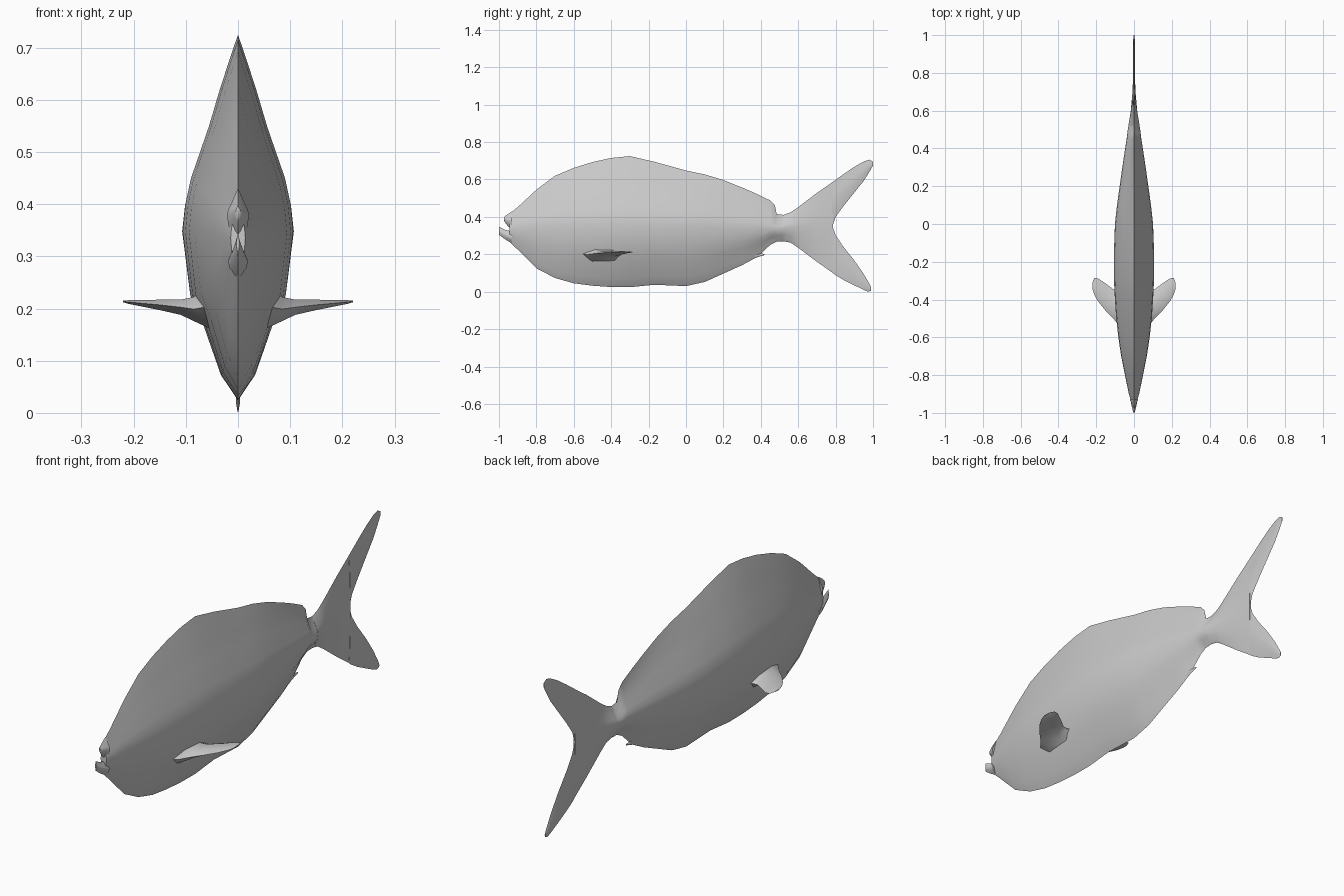
import bpy, bmesh, math

mat = bpy.data.materials.new("fish grey")
mat.diffuse_color = (0.6, 0.6, 0.6, 1)

LOW = [(0, 0), (.15, .31), (.45, .63), (.62, .86), (1, 1)]       # belly half: height, width
HIGH = [(.14, .95), (.27, .85), (.53, .53), (.73, .32), (.9, .12), (1, 0)]  # back half


def loft(name, rings):
    """Skin closed rings of points and cap both ends."""
    bm = bmesh.new()
    rows = [[bm.verts.new(p) for p in r] for r in rings]
    n = len(rows[0])
    for a, b in zip(rows, rows[1:]):
        for i in range(n):
            j = (i + 1) % n
            bm.faces.new((a[i], a[j], b[j], b[i]))
    bm.faces.new(rows[0])
    bm.faces.new(rows[-1])
    bmesh.ops.remove_doubles(bm, verts=bm.verts, dist=1e-5)
    bmesh.ops.recalc_face_normals(bm, faces=bm.faces)
    me = bpy.data.meshes.new(name)
    bm.to_mesh(me)
    bm.free()
    me.materials.append(mat)
    ob = bpy.data.objects.new(name, me)
    bpy.context.collection.objects.link(ob)
    bpy.ops.object.select_all(action='DESELECT')
    ob.select_set(True)
    bpy.context.view_layer.objects.active = ob
    bpy.ops.object.shade_smooth_by_angle(angle=math.radians(55))
    return ob


def section(y, top, bot, w, mid, p=1):
    """Lens-shaped upright cross-section."""
    half = [(bot + (mid - bot) * t, w * f ** p) for t, f in LOW]
    half += [(mid + (top - mid) * t, w * f ** p) for t, f in HIGH]
    right = [(x, y, z) for z, x in half]
    left = [(-x, y, z) for z, x in half[1:-1]]
    return right + left[::-1]


def slab(name, stations):
    """Part lofted along y from (y, top, bottom, half width)."""
    return loft(name, [section(y, t, b, w, (t + b) / 2) for y, t, b, w in stations])


# body with dorsal ridge: y, top, bottom, half width, widest height, sharpness
body = [(-.945, .415, .268, .014, .335, 1), (-.9, .452, .225, .027, .34, 1),
        (-.8, .545, .125, .048, .345, 1), (-.7, .62, .073, .068, .345, 1),
        (-.6, .662, .045, .083, .345, 1), (-.5, .693, .032, .094, .345, 1),
        (-.4, .715, .025, .101, .347, 1), (-.3, .725, .024, .106, .348, 1),
        (-.17, .695, .037, .107, .348, 1), (0, .648, .03, .101, .347, 1),
        (.1, .627, .052, .09, .345, 1.05), (.2, .597, .097, .076, .342, 1.15),
        (.3, .557, .142, .062, .34, 1.25), (.38, .522, .185, .05, .34, 1.4),
        (.45, .488, .25, .039, .338, 1.6), (.475, .462, .263, .036, .338, 1.6),
        (.485, .415, .268, .035, .338, 1.2), (.53, .41, .27, .028, .338, 1)]
loft("body", [section(*s) for s in body])

# lips around the open mouth
slab("upper_lip", [(-.972, .398, .378, .004), (-.96, .41, .36, .01), (-.93, .43, .325, .021)])
slab("lower_jaw", [(-1, .347, .305, .003), (-.97, .332, .282, .011), (-.93, .322, .258, .019)])

# rear tip of the anal fin
slab("anal_fin_tip", [(.36, .24, .174, .008), (.375, .208, .182, .006), (.42, .202, .196, .002)])

# forked tail
slab("tail_root", [(.52, .41, .27, .03), (.56, .425, .262, .023), (.6, .452, .235, .017),
                   (.7, .528, .16, .008), (.785, .587, .1, .005)])
slab("tail_upper_lobe", [(.78, .584, .34, .005), (.8, .598, .4, .005), (.84, .627, .455, .005),
                         (.9, .668, .53, .005), (.95, .696, .592, .004),
                         (.98, .706, .64, .004), (1, .695, .675, .002)])
slab("tail_lower_lobe", [(.78, .36, .103, .005), (.8, .302, .088, .005), (.84, .242, .064, .005),
                         (.9, .167, .034, .005), (.95, .095, .01, .004),
                         (.975, .052, 0, .004), (.99, .025, .006, .002)])

# side fins: x, front y, back y, top, bottom
fin = [(.05, -.57, -.31, .25, .16), (.085, -.53, -.35, .222, .176), (.11, -.5, -.345, .217, .188),
       (.15, -.46, -.315, .217, .197), (.19, -.41, -.288, .216, .205), (.21, -.375, -.285, .216, .209),
       (.22, -.345, -.31, .215, .212)]
for side, s in (("left", -1), ("right", 1)):
    rings = []
    for x, y0, y1, top, bot in fin:
        q = (y1 - y0) * .25
        m = (top + bot) / 2
        rings.append([(s * x, y0, m), (s * x, y0 + q, top), (s * x, y1 - q, top),
                      (s * x, y1, m), (s * x, y1 - q, bot), (s * x, y0 + q, bot)])
    loft(side + "_side_fin", rings)
